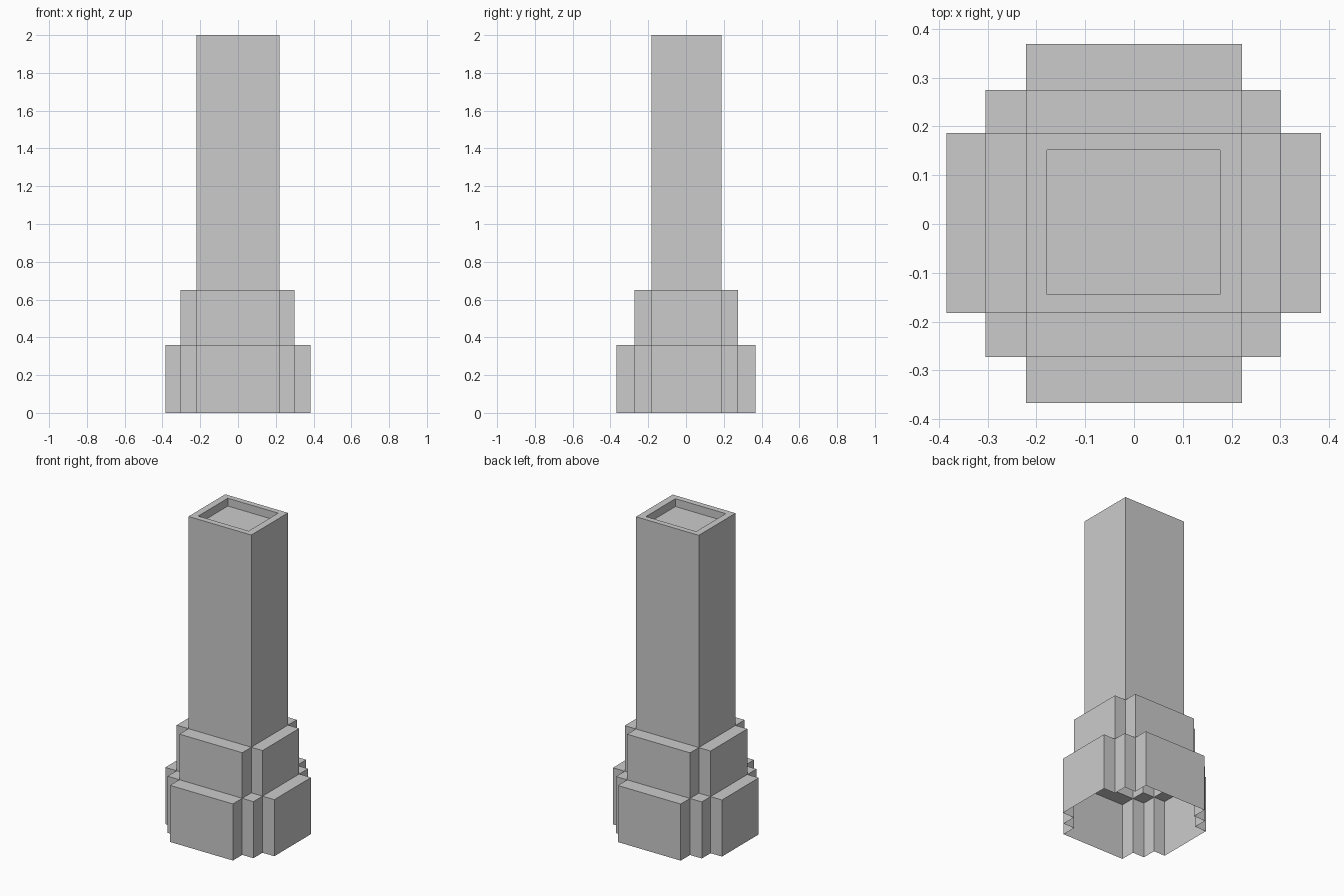
import bpy
import bmesh

if "Cube" in bpy.data.objects:
    bpy.data.objects.remove(bpy.data.objects["Cube"])

# Plan grid lines and the height of every cell: open-bottomed stepped shell
XS = [-0.384, -0.304, -0.221, 0.221, 0.300, 0.383]
YS = [-0.367, -0.273, -0.182, 0.187, 0.275, 0.369]
LOW, MID, TOP = 0.36, 0.65, 2.0
OUTER = [0, 0, LOW, 0, 0]
INNER = [0, LOW, MID, LOW, 0]
HEIGHTS = [OUTER, INNER, [LOW, MID, TOP, MID, LOW], INNER, OUTER]


def height(i, j):
    return HEIGHTS[j][i] if 0 <= i < 5 and 0 <= j < 5 else 0


def build_tier(name, level, recess=None):
    bm = bmesh.new()

    def quad(points):
        return bm.faces.new([bm.verts.new(p) for p in points])

    for j in range(5):
        for i in range(5):
            if height(i, j) != level:
                continue
            corners = [(XS[i], YS[j]), (XS[i + 1], YS[j]),
                       (XS[i + 1], YS[j + 1]), (XS[i], YS[j + 1])]
            top = quad([(x, y, level) for x, y in corners])
            # Walls down to each lower neighbour
            for k, (di, dj) in enumerate([(0, -1), (1, 0), (0, 1), (-1, 0)]):
                low = height(i + di, j + dj)
                if low < level:
                    a, b = corners[k], corners[(k + 1) % 4]
                    quad([(*a, low), (*b, low), (*b, level), (*a, level)])
    bmesh.ops.remove_doubles(bm, verts=bm.verts, dist=0.0001)

    # Rim and sunken roof
    if recess:
        x0, x1, y0, y1, depth = recess
        top = max(bm.faces, key=lambda f: f.calc_center_median().z)
        bmesh.ops.inset_individual(bm, faces=[top], thickness=0.04)
        for v in top.verts:
            v.co.x = x0 if v.co.x < 0 else x1
            v.co.y = y0 if v.co.y < 0 else y1
        floor = bmesh.ops.extrude_discrete_faces(bm, faces=[top])["faces"][0]
        for v in floor.verts:
            v.co.z -= depth

    mesh = bpy.data.meshes.new(name)
    bm.to_mesh(mesh)
    bm.free()
    bpy.context.collection.objects.link(bpy.data.objects.new(name, mesh))


build_tier("base_tier", LOW)
build_tier("middle_tier", MID)
build_tier("tower_shaft", TOP, recess=(-0.178, 0.176, -0.145, 0.152, 0.05))
